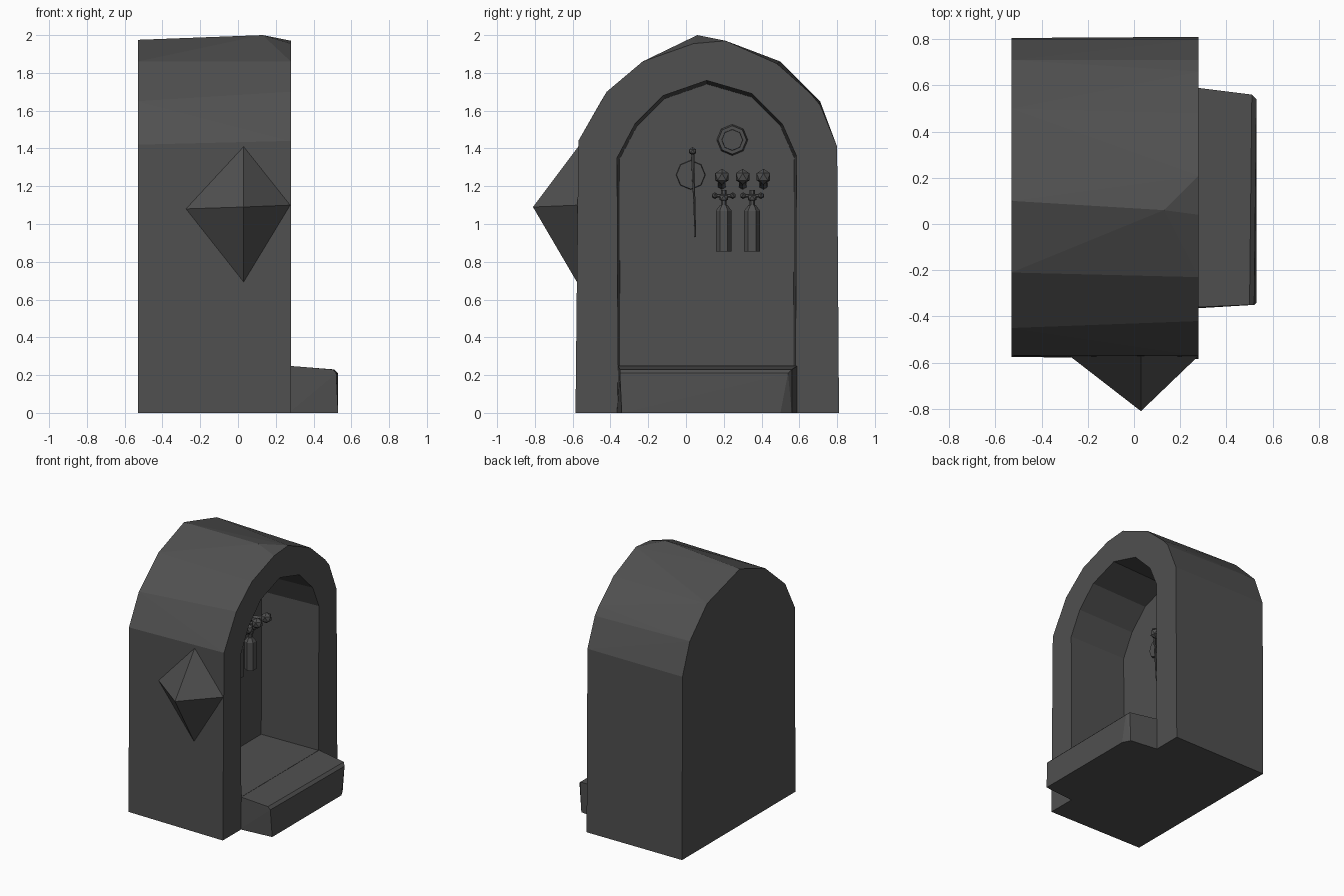
import bpy, bmesh, math
from mathutils import Vector, Matrix

if "Cube" in bpy.data.objects:
    bpy.data.objects.remove(bpy.data.objects["Cube"])

stone = bpy.data.materials.new("dark_grey")
stone.diffuse_color = (0.08, 0.08, 0.08, 1)
stone.use_nodes = True
stone.node_tree.nodes["Principled BSDF"].inputs["Base Color"].default_value = stone.diffuse_color
WALL = -0.2  # x of the niche back wall


def finish(name, bm):
    mesh = bpy.data.meshes.new(name)
    bmesh.ops.recalc_face_normals(bm, faces=bm.faces)
    bm.to_mesh(mesh)
    bm.free()
    mesh.materials.append(stone)
    ob = bpy.data.objects.new(name, mesh)
    bpy.context.collection.objects.link(ob)
    return ob


def hull(name, points):
    bm = bmesh.new()
    for p in points:
        bm.verts.new(p)
    res = bmesh.ops.convex_hull(bm, input=bm.verts)
    loose = [v for v in bm.verts if not v.link_faces]
    bmesh.ops.delete(bm, geom=loose, context='VERTS')
    bmesh.ops.dissolve_limit(bm, angle_limit=math.radians(1.5),
                             verts=bm.verts, edges=bm.edges)
    return finish(name, bm)


def rod(bm, a, b, r1, r2, sides=6):
    a, b = Vector(a), Vector(b)
    rot = (b - a).to_track_quat('Z', 'Y').to_matrix().to_4x4()
    bmesh.ops.create_cone(bm, cap_ends=True, segments=sides, radius1=r1, radius2=r2,
                          depth=(b - a).length,
                          matrix=Matrix.Translation((a + b) / 2) @ rot)


def ball(bm, p, r):
    bmesh.ops.create_icosphere(bm, subdivisions=1, radius=r, matrix=Matrix.Translation(p))


# Arched body, with a slightly raised, chipped crown
back = [(-.575, 0), (-.57, 1.42), (-.45, 1.65), (-.21, 1.86), (.10, 1.975),
        (.50, 1.86), (.71, 1.65), (.80, 1.41), (.805, 0)]
front = [(-.585, 0), (-.57, 1.44), (-.42, 1.70), (-.23, 1.86), (.04, 1.955), (.21, 1.97),
         (.48, 1.85), (.66, 1.69), (.71, 1.63), (.80, 1.41), (.81, 0)]
body = hull("arched_body", [(-.53, y, z) for y, z in back] +
            [(.28, y, z) for y, z in front] + [(.13, .06, 2.0)])

# Niche cut into the body, narrowing a little towards the back
arch = [(-.36, .25), (-.365, 1.35), (-.27, 1.53), (-.12, 1.68), (.11, 1.76),
        (.35, 1.69), (.51, 1.53), (.585, 1.36), (.58, .25)]
mid = Vector((.11, 1.0))


def scaled(s):
    return [mid + (Vector(p) - mid) * s for p in arch]


bm = bmesh.new()
rings = [[bm.verts.new((x, p.x, p.y if p.y > .3 else .25)) for p in scaled(s)]
         for x, s in ((WALL, .975), (.40, 1.006))]
n = len(arch)
for i in range(n):
    j = (i + 1) % n
    bm.faces.new((rings[0][i], rings[0][j], rings[1][j], rings[1][i]))
bm.faces.new(rings[0])
bm.faces.new(rings[1])
cutter = finish("niche_cutter", bm)
cutter.hide_render = True
mod = body.modifiers.new("niche", 'BOOLEAN')
mod.operation = 'DIFFERENCE'
mod.solver = 'EXACT'
mod.object = cutter
bpy.context.view_layer.objects.active = body
bpy.ops.object.modifier_apply(modifier="niche")
bpy.data.objects.remove(cutter)

# Front step
hull("step", [(.27, -.365, 0), (.27, .59, 0), (.27, -.36, .249), (.27, .59, .249),
              (.50, -.35, .23), (.51, .56, .23), (.52, -.35, .21), (.53, .54, .21),
              (.53, -.34, .0), (.53, .50, .0), (.50, .56, .0)])

# Pyramid boss on the side wall
hull("side_boss", [(.03, -.81, 1.09), (-.28, -.57, 1.08), (.28, -.57, 1.10),
                   (.03, -.57, 1.41), (.03, -.57, .68)])

# Round gauge with a raised rim
bm = bmesh.new()
rod(bm, (WALL - .01, .245, 1.445), (WALL + .03, .245, 1.445), .085, .075, 8)
rod(bm, (WALL, .245, 1.445), (WALL + .04, .245, 1.445), .06, .055, 8)
finish("gauge", bm)

# Octagonal plate with a long lever
bm = bmesh.new()
rod(bm, (WALL - .01, .025, 1.26), (WALL + .015, .025, 1.26), .08, .075, 8)
finish("lever_plate", bm)
bm = bmesh.new()
rod(bm, (WALL + .03, .05, .93), (WALL + .04, .035, 1.38), .004, .01)
rod(bm, (WALL, .04, 1.26), (WALL + .04, .04, 1.26), .01, .01)
ball(bm, (WALL + .04, .035, 1.385), .022)
finish("lever", bm)

# Three ball-headed knobs on stalks
for i, y in enumerate((.19, .30, .41)):
    bm = bmesh.new()
    rod(bm, (WALL - .01, y, 1.205), (-.05, y, 1.24), .024, .016)
    ball(bm, (-.045, y, 1.25), .042)
    finish(f"knob_{i + 1}", bm)

# Two bottles hanging from cross-handled valves
for i, y in enumerate((.20, .35)):
    x = WALL + .06
    bm = bmesh.new()
    rod(bm, (x, y, .855), (x, y, 1.07), .042, .042)
    rod(bm, (x, y, 1.07), (x, y, 1.10), .042, .02)
    finish(f"bottle_{i + 1}", bm)
    bm = bmesh.new()
    rod(bm, (x, y, 1.09), (x, y, 1.18), .014, .014)
    rod(bm, (WALL - .01, y, 1.14), (x, y, 1.14), .016, .016)
    rod(bm, (x, y - .045, 1.15), (x, y + .045, 1.15), .01, .01)
    ball(bm, (x, y, 1.14), .026)
    for s in (-1, 1):
        ball(bm, (x, y + s * .047, 1.15), .018)
    finish(f"valve_{i + 1}", bm)
